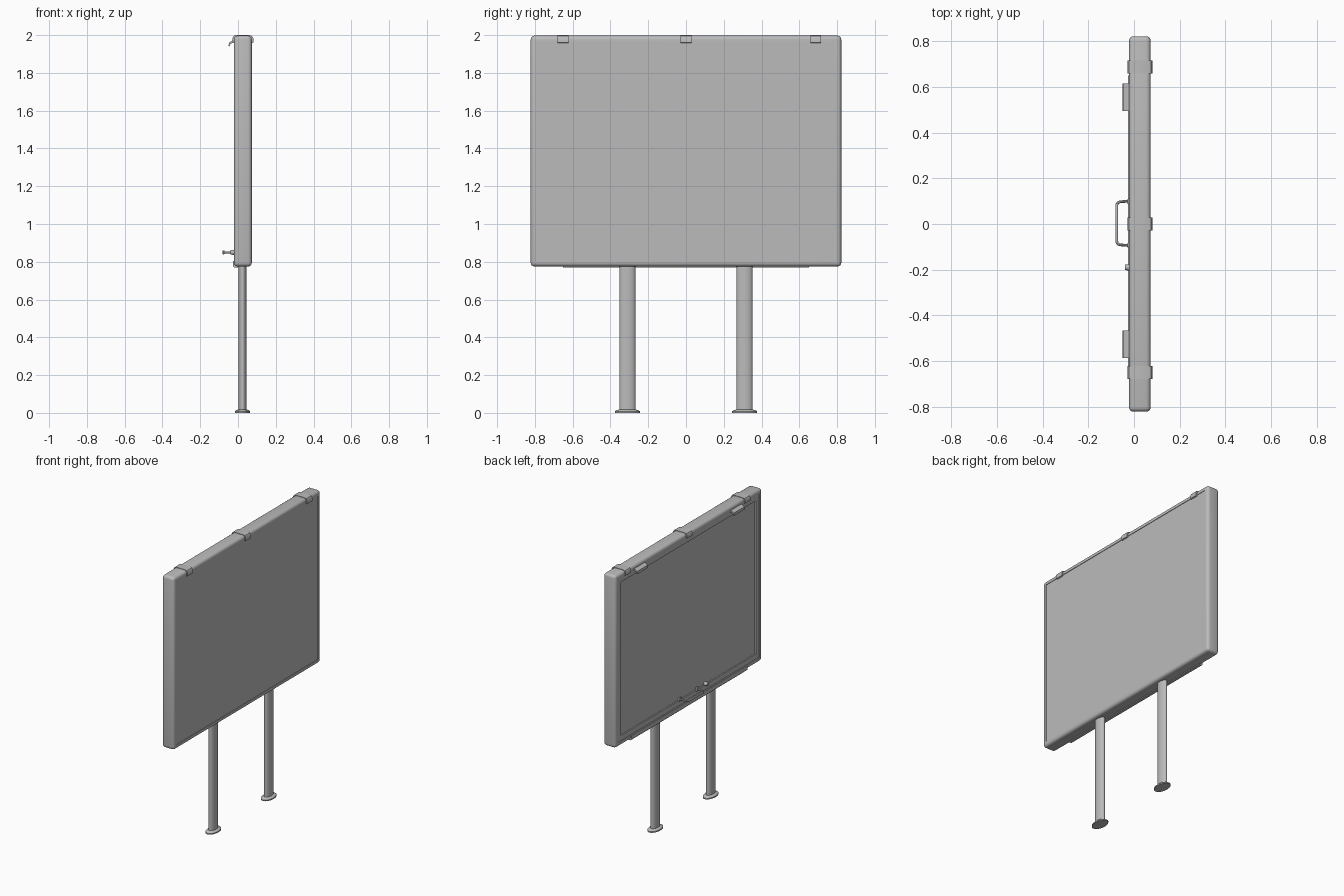
import bpy, bmesh, math
from mathutils import Vector

if "Cube" in bpy.data.objects:
    bpy.data.objects.remove(bpy.data.objects["Cube"])

grey = bpy.data.materials.new("plain grey")
grey.diffuse_color = (0.5, 0.5, 0.5, 1)
grey.use_nodes = True
grey.node_tree.nodes["Principled BSDF"].inputs["Base Color"].default_value = grey.diffuse_color


def finish(name, bm):
    bmesh.ops.recalc_face_normals(bm, faces=bm.faces)
    me = bpy.data.meshes.new(name)
    bm.to_mesh(me)
    bm.free()
    ob = bpy.data.objects.new(name, me)
    bpy.context.collection.objects.link(ob)
    me.materials.append(grey)
    bpy.ops.object.select_all(action='DESELECT')
    ob.select_set(True)
    bpy.context.view_layer.objects.active = ob
    bpy.ops.object.shade_smooth_by_angle(angle=math.radians(35))
    return ob


def box_bm(lo, hi, bevel=0.0, segs=2):
    bm = bmesh.new()
    bmesh.ops.create_cube(bm, size=1)
    for v in bm.verts:
        v.co = Vector([l + (c + 0.5) * (h - l) for l, h, c in zip(lo, hi, v.co)])
    if bevel:
        bmesh.ops.bevel(bm, geom=bm.edges[:], offset=bevel, segments=segs,
                        profile=0.5, affect='EDGES')
    return bm


def extrude_y(name, profile, y0, y1):
    """Closed (x, z) profile swept along y."""
    bm = bmesh.new()
    f = bm.faces.new([bm.verts.new((x, y0, z)) for x, z in profile])
    r = bmesh.ops.extrude_face_region(bm, geom=[f])
    for v in r['geom']:
        if isinstance(v, bmesh.types.BMVert):
            v.co.y = y1
    return finish(name, bm)


def loft(name, rings, cy, cx=0.024, n=32):
    """Stacked ovals: (half x, half y, z)."""
    bm = bmesh.new()
    rows = [[bm.verts.new((cx + a * math.cos(2 * math.pi * i / n),
                           cy + b * math.sin(2 * math.pi * i / n), z))
             for i in range(n)] for a, b, z in rings]
    for lo, hi in zip(rows, rows[1:]):
        for i in range(n):
            j = (i + 1) % n
            bm.faces.new((lo[i], lo[j], hi[j], hi[i]))
    bm.faces.new(rows[0][::-1])
    bm.faces.new(rows[-1])
    return finish(name, bm)


# cabinet: rounded slab with a stepped door recess on -x and a shallow panel on +x
bm = box_bm((-0.022, -0.822, 0.775), (0.073, 0.822, 1.997), 0.02, 4)


def big_face(sign):
    return max((f for f in bm.faces if f.normal.x * sign > 0.99),
               key=lambda f: f.calc_area())


def inset(sign, steps):
    for thick, depth in steps:
        bm.normal_update()
        f = big_face(sign)
        bmesh.ops.inset_region(bm, faces=[f], thickness=thick, depth=0)
        for v in f.verts:
            v.co.x -= sign * depth


inset(-1, [(0.018, 0.0), (0.001, 0.003), (0.048, 0.0), (0.001, 0.008)])
inset(1, [(0.015, 0.0), (0.001, 0.003)])
finish("cabinet", bm)

# legs and feet
for side in (-1, 1):
    tag = "left" if side < 0 else "right"
    loft(tag + "_leg", [(0.022, 0.042, 0.005), (0.022, 0.042, 0.79)], side * 0.31)
    loft(tag + "_foot", [(0.040, 0.067, 0), (0.040, 0.067, 0.008),
                         (0.034, 0.058, 0.014), (0.023, 0.043, 0.018)], side * 0.31)

# clips folded over the top edge
clip = [(-0.029, 1.965), (-0.029, 1.985), (-0.022, 1.996), (-0.010, 2.0),
        (0.062, 2.0), (0.074, 1.996), (0.081, 1.985), (0.081, 1.96),
        (0.073, 1.957), (0.068, 1.975), (0.055, 1.985), (-0.005, 1.985),
        (-0.018, 1.975), (-0.020, 1.965)]
for i, y in enumerate((-0.65, 0.0, 0.687)):
    extrude_y(f"top_clip_{i + 1}", clip, y - 0.029, y + 0.029)

# small angled catches below the top edge of the door
catch = [(-0.015, 1.972), (-0.032, 1.970), (-0.048, 1.960), (-0.050, 1.942),
         (-0.045, 1.940), (-0.040, 1.953), (-0.030, 1.958), (-0.015, 1.958)]
for i, y in enumerate((-0.527, 0.555)):
    extrude_y(f"door_catch_{i + 1}", catch, y - 0.06, y + 0.06)

# lip wrapped under the bottom edge of the door
lip = [(-0.027, 0.805), (-0.027, 0.776), (-0.020, 0.769), (0.0, 0.769),
       (0.0, 0.777), (-0.012, 0.779), (-0.019, 0.79), (-0.019, 0.805)]
extrude_y("bottom_lip", lip, -0.65, 0.65)

# pull handle: rounded tube with flared ends
cu = bpy.data.curves.new("pull_handle", 'CURVE')
cu.dimensions = '3D'
cu.bevel_depth = 0.006
cu.bevel_resolution = 3
cu.use_fill_caps = True
path = [(-0.015, 0.098), (-0.062, 0.094), (-0.071, 0.09), (-0.075, 0.08)]
path += [(x, -y) for x, y in reversed(path)]
sp = cu.splines.new('POLY')
sp.points.add(len(path) - 1)
for p, (x, y) in zip(sp.points, path):
    p.co = (x, y + 0.003, 0.85, 1)
tmp = bpy.data.objects.new("handle_curve", cu)
bpy.context.collection.objects.link(tmp)
bpy.context.view_layer.update()
me = bpy.data.meshes.new_from_object(tmp.evaluated_get(bpy.context.evaluated_depsgraph_get()))
bpy.data.objects.remove(tmp)
bm = bmesh.new()
bm.from_mesh(me)
bpy.data.meshes.remove(me)
finish("pull_handle", bm)
finish("handle_grip", box_bm((-0.081, -0.085, 0.839), (-0.072, 0.091, 0.861), 0.003))
for i, y in enumerate((-0.093, 0.099)):
    finish(f"handle_base_{i + 1}", box_bm((-0.028, y - 0.012, 0.837),
                                          (-0.015, y + 0.012, 0.863), 0.003))

# lock barrel beside the handle
bm = bmesh.new()
bmesh.ops.create_cone(bm, cap_ends=True, segments=24, radius1=0.014, radius2=0.012, depth=0.025)
for v in bm.verts:
    x, y, z = v.co
    v.co = (-0.0275 - z, -0.19 + x, 0.85 + y)
finish("lock", bm)
